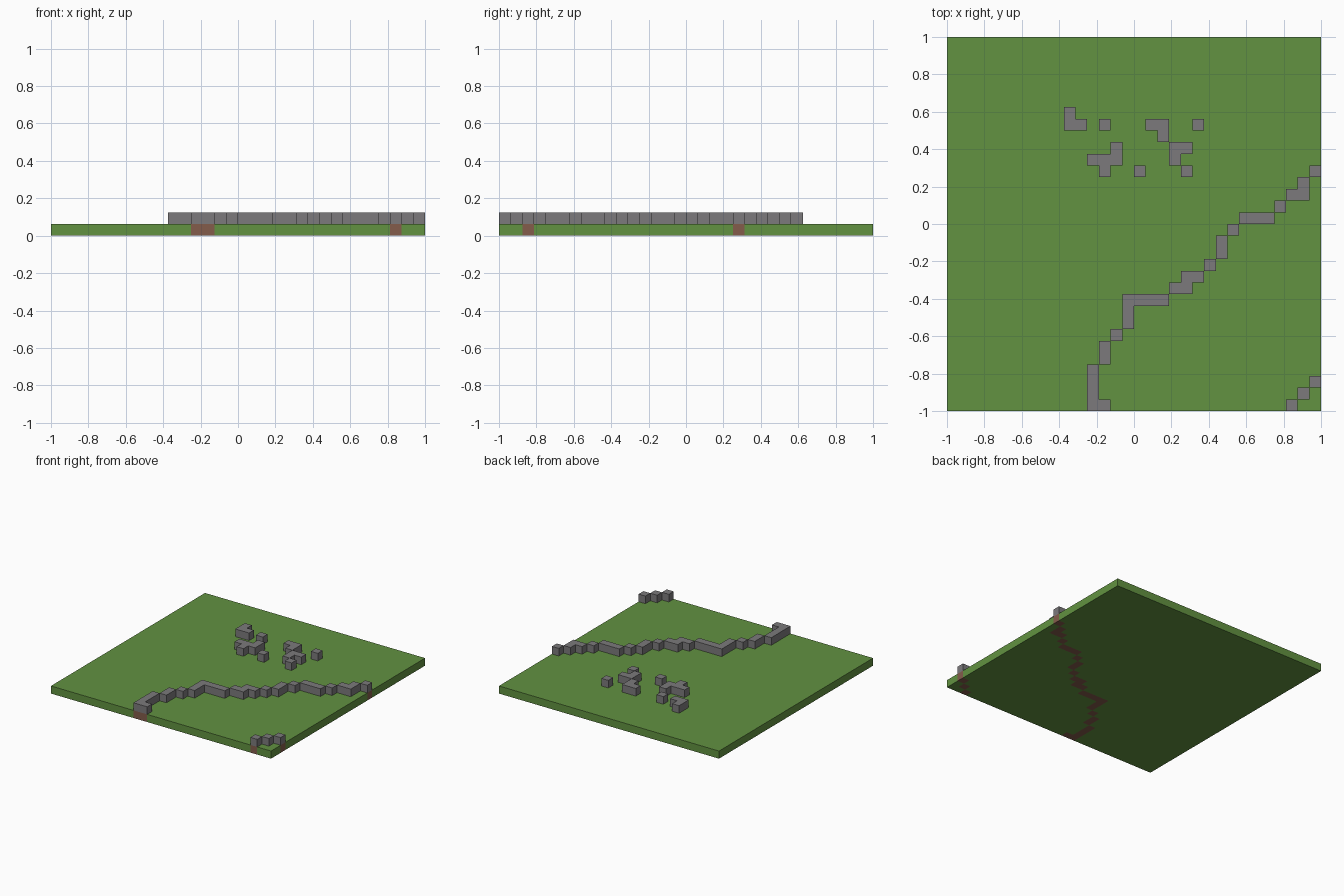
import bpy
import bmesh

if "Cube" in bpy.data.objects:
    bpy.data.objects.remove(bpy.data.objects["Cube"], do_unlink=True)

GRID = 32
CELL = 2 / GRID
STEPS = {"N": (0, 1), "S": (0, -1), "E": (1, 0), "W": (-1, 0), "D": (1, 1)}  # D = diagonal, north-east


def material(name, srgb):
    linear = [((c / 255 + 0.055) / 1.055) ** 2.4 for c in srgb] + [1]
    mat = bpy.data.materials.new(name)
    mat.use_nodes = True
    mat.diffuse_color = linear
    bsdf = mat.node_tree.nodes["Principled BSDF"]
    bsdf.inputs["Base Color"].default_value = linear
    bsdf.inputs["Roughness"].default_value = 1
    return mat


def walk(col, row, moves=""):
    """Cells visited from a starting cell by following compass letters."""
    cells = {(col, row)}
    for move in moves:
        col, row = col + STEPS[move][0], row + STEPS[move][1]
        cells.add((col, row))
    return cells


def slab(name, cells, solid, layer, mat):
    """One layer of square blocks; sides that touch a solid cell are left out."""
    bm = bmesh.new()
    low, high = layer * CELL, (layer + 1) * CELL

    def face(*points):
        bm.faces.new([bm.verts.new(p) for p in points])

    for col, row in sorted(cells):
        x, y = col * CELL - 1, row * CELL - 1
        ring = [(x, y), (x + CELL, y), (x + CELL, y + CELL), (x, y + CELL)]
        face(*[(*p, high) for p in ring])
        face(*[(*p, low) for p in reversed(ring)])
        for i, side in enumerate("SENW"):
            dx, dy = STEPS[side]
            if (col + dx, row + dy) not in solid:
                a, b = ring[i], ring[(i + 1) % 4]
                face((*a, low), (*b, low), (*b, high), (*a, high))
    bmesh.ops.remove_doubles(bm, verts=bm.verts, dist=CELL / 100)
    mesh = bpy.data.meshes.new(name)
    bm.to_mesh(mesh)
    bm.free()
    mesh.materials.append(mat)
    obj = bpy.data.objects.new(name, mesh)
    bpy.context.collection.objects.link(obj)


grass = material("grass green", (98, 146, 65))
stone = material("stone grey", (124, 122, 124))
soil = material("soil brown", (131, 92, 75))

# Winding wall and the short wall across the corner
long_wall = walk(13, 0, "WNNNDNDDNNEEEDENEDDNDDEEDDEND")
corner_wall = walk(29, 0, "DD")

# Ground layer: turf with a strip of soil beneath each wall
ground = {(c, r) for c in range(GRID) for r in range(GRID)}
bed = long_wall | corner_wall
slab("turf", ground - bed, ground, 0, grass)
slab("soil_bed", bed, ground, 0, soil)

# Walls standing on the soil
slab("long_wall", long_wall, long_wall, 1, stone)
slab("corner_wall", corner_wall, corner_wall, 1, stone)

# Scattered ruins on the grass
ruins = [(10, 25, "SE"), (13, 24), (13, 20, "NWEEN"), (16, 20),
         (17, 24, "ES"), (21, 24), (19, 21, "NE"), (20, 20)]
for number, ruin in enumerate(ruins, 1):
    cells = walk(*ruin)
    slab(f"ruin_{number}", cells, cells, 1, stone)
